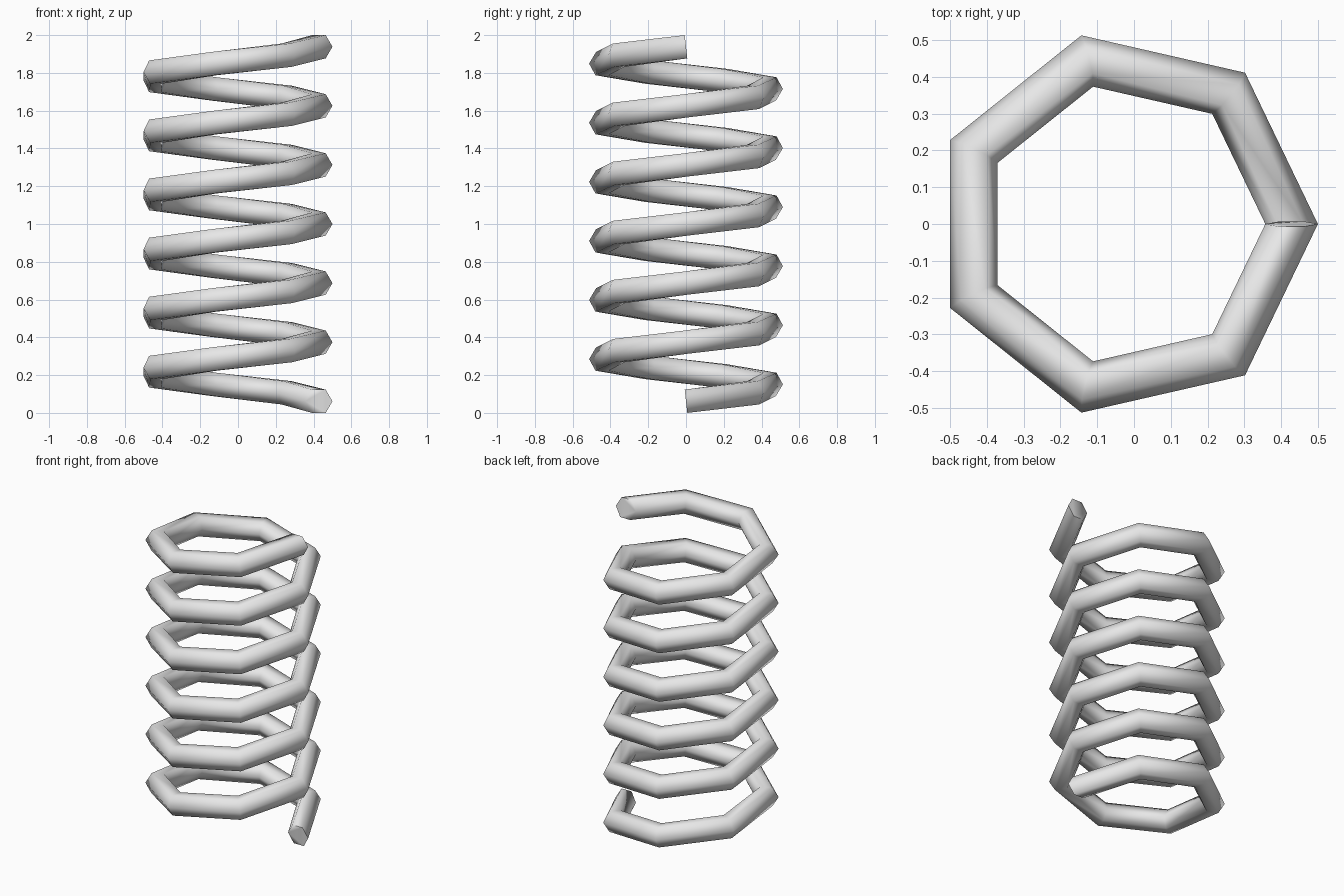
import bpy, bmesh, math
from mathutils import Vector

cube = bpy.data.objects.get("Cube")
if cube:
    bpy.data.objects.remove(cube, do_unlink=True)

TURNS, STEPS, SIDES = 6, 7, 6
COIL_R, WIRE_R, CENTRE_X = 0.4545, 0.0715, -0.026

# Pitch follows from the overall height of 2 units
half_height = WIRE_R * math.sin(math.pi / 3) * 0.994
pitch = (2 - 2 * half_height) / TURNS
tilt = math.atan(pitch / (2 * math.pi * COIL_R))

steel = bpy.data.materials.new("steel_grey")
steel.diffuse_color = (0.8, 0.8, 0.8, 1)
steel.use_nodes = True
steel.node_tree.nodes["Principled BSDF"].inputs["Base Color"].default_value = (0.8, 0.8, 0.8, 1)


def wire_ring(bm, step):
    """Hexagonal wire section set square to the helix."""
    a = 2 * math.pi * step / STEPS
    out = Vector((math.cos(a), math.sin(a), 0))
    along = Vector((-math.sin(a), math.cos(a), 0))
    up = Vector((0, 0, math.cos(tilt))) - along * math.sin(tilt)
    centre = out * COIL_R + Vector((CENTRE_X, 0, half_height + pitch * step / STEPS))
    ring = []
    for i in range(SIDES):
        t = 2 * math.pi * i / SIDES
        ring.append(bm.verts.new(centre + (out * math.cos(t) + up * math.sin(t)) * WIRE_R))
    return ring


# Coil: rings bridged along the helix, closed by flat ends
bm = bmesh.new()
rings = [wire_ring(bm, s) for s in range(TURNS * STEPS + 1)]
for a, b in zip(rings, rings[1:]):
    for i in range(SIDES):
        j = (i + 1) % SIDES
        bm.faces.new((a[i], a[j], b[j], b[i]))
bm.faces.new(rings[0])
bm.faces.new(rings[-1])
bmesh.ops.recalc_face_normals(bm, faces=bm.faces)

mesh = bpy.data.meshes.new("spring_coil")
bm.to_mesh(mesh)
bm.free()
mesh.materials.append(steel)
coil = bpy.data.objects.new("spring_coil", mesh)
bpy.context.collection.objects.link(coil)

# Smooth wire with crisp cut ends
bpy.ops.object.select_all(action="DESELECT")
coil.select_set(True)
bpy.context.view_layer.objects.active = coil
bpy.ops.object.shade_smooth_by_angle(angle=math.radians(75))
